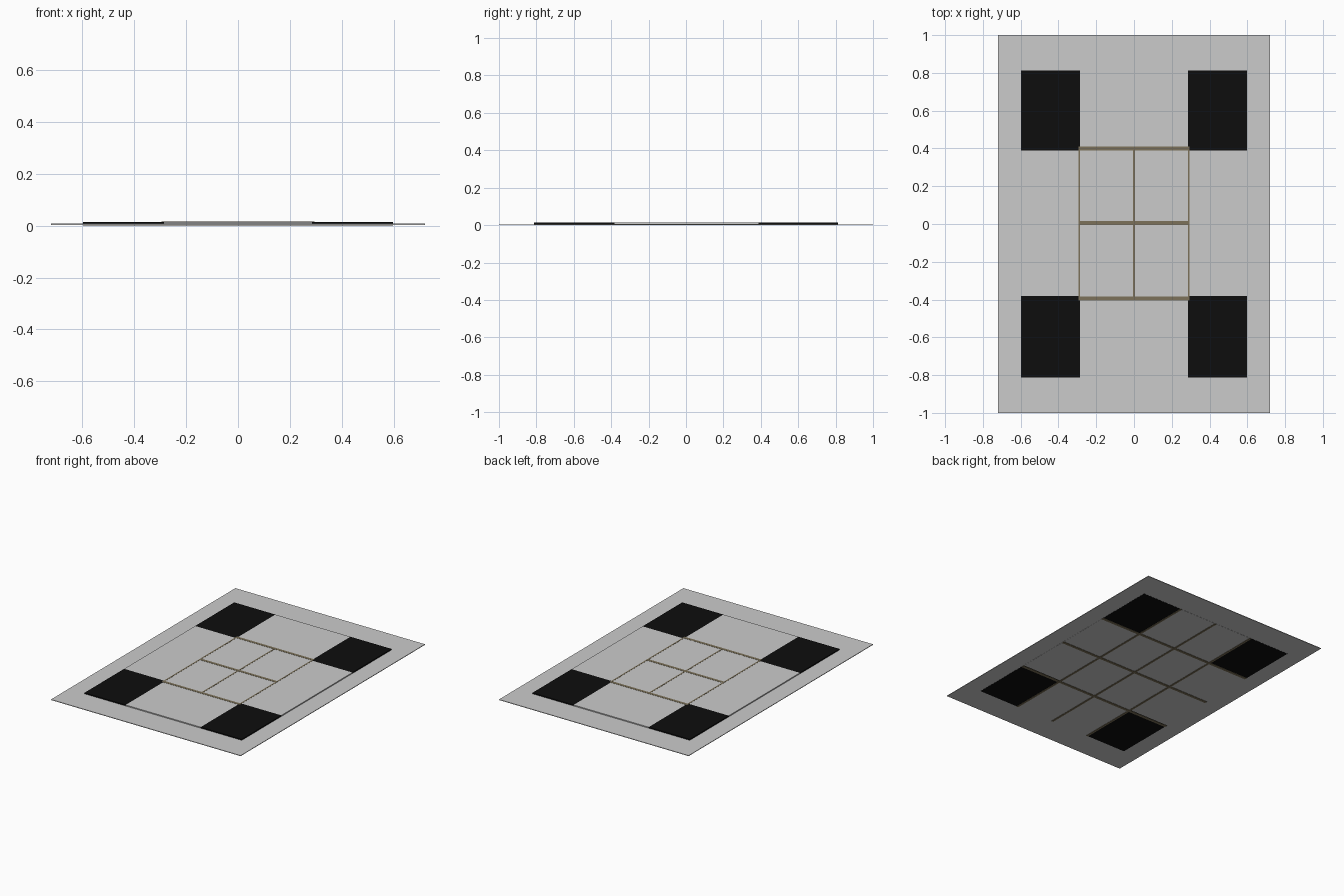
import bpy

if "Cube" in bpy.data.objects:
    bpy.data.objects.remove(bpy.data.objects["Cube"])


def material(name, color):
    m = bpy.data.materials.new(name)
    m.diffuse_color = (*color, 1)
    m.use_nodes = True
    m.node_tree.nodes["Principled BSDF"].inputs["Base Color"].default_value = m.diffuse_color
    return m


black = material("black", (0.004, 0.004, 0.004))
tan = material("tan", (0.20, 0.165, 0.10))


def box(name, x0, x1, y0, y1, z0, z1, mat=None):
    bpy.ops.mesh.primitive_cube_add(
        size=1, location=((x0 + x1) / 2, (y0 + y1) / 2, (z0 + z1) / 2))
    ob = bpy.context.object
    ob.name = name
    ob.scale = (x1 - x0, y1 - y0, z1 - z0)
    bpy.ops.object.transform_apply(location=False, rotation=False)
    if mat:
        ob.data.materials.append(mat)
    return ob


# thin outer border, four strips around the raised panel
for s in (-1, 1):
    xs = sorted((s * 0.597, s * 0.72))
    ys = sorted((s * 0.812, s * 1.0))
    box("border_side", *xs, -1, 1, 0.003, 0.007)
    box("border_end", -0.597, 0.597, *ys, 0.003, 0.007)

# raised panel: cross of grey with four dark corner tiles
box("panel_centre", -0.285, 0.285, -0.812, 0.812, 0.002, 0.014)
for sx in (-1, 1):
    xs = sorted((sx * 0.285, sx * 0.597))
    box("panel_side", *xs, -0.382, 0.388, 0.002, 0.014)
    box("corner_tile_back", *xs, 0.388, 0.812, 0.002, 0.014, black)
    box("corner_tile_front", *xs, -0.812, -0.382, 0.002, 0.014, black)

# lattice bars: proud in the middle on top, full length underneath
for x in (-0.29, 0, 0.29):
    box("long_bar_top", x - 0.005, x + 0.005, -0.4, 0.4, 0.008, 0.0148, tan)
    box("long_bar_under", x - 0.007, x + 0.007, -0.812, 0.812, 0, 0.008, tan)
for y in (-0.395, 0.005, 0.4):
    box("cross_bar_top", -0.295, 0.295, y - 0.01, y + 0.01, 0.008, 0.015, tan)
    box("cross_bar_under", -0.597, 0.597, y - 0.01, y + 0.01, 0.0003, 0.008, tan)
